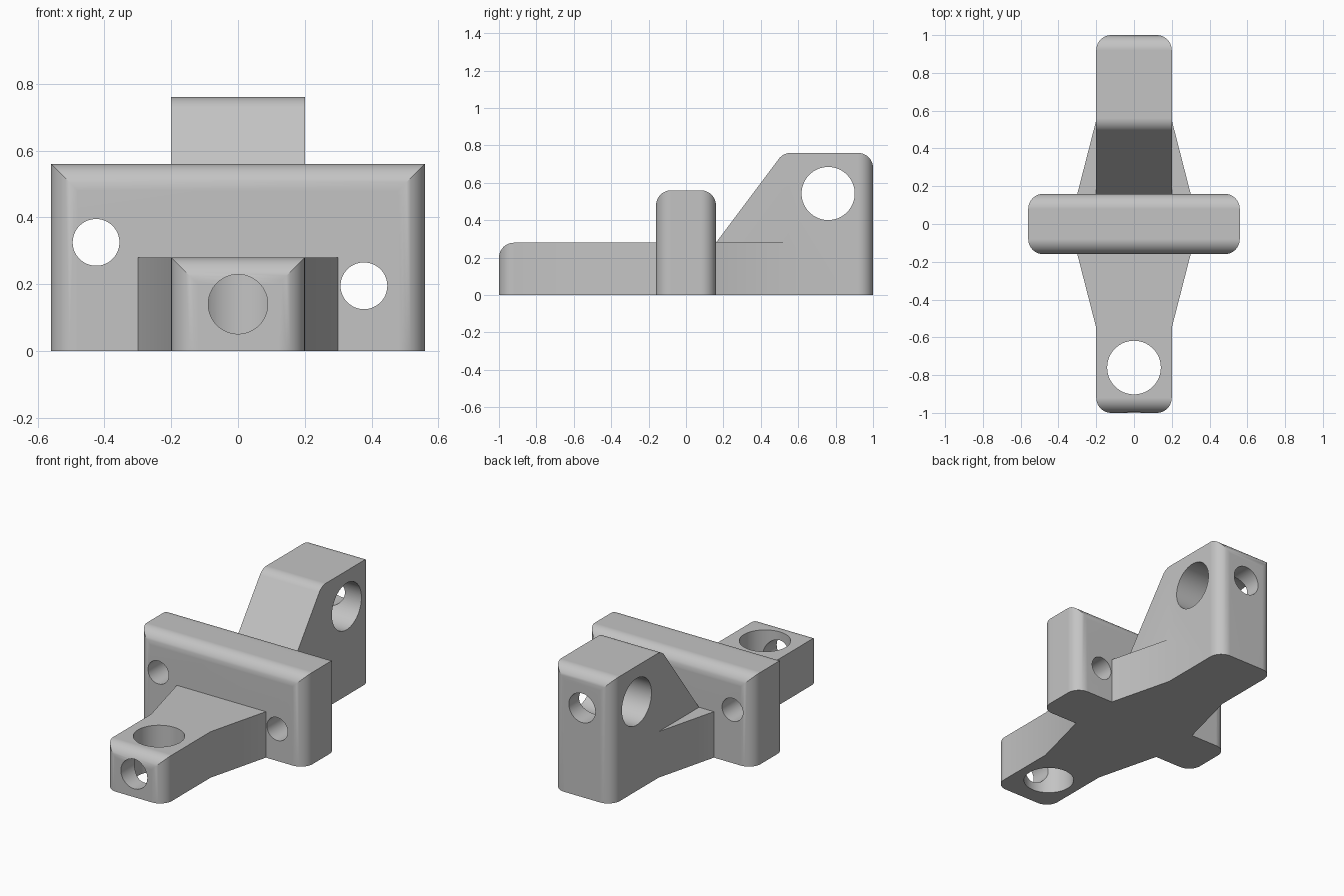
import bpy, bmesh, math
from mathutils import Vector

if "Cube" in bpy.data.objects:
    bpy.data.objects.remove(bpy.data.objects["Cube"])

R = 0.08  # common fillet radius


def rounded(points, steps=10):
    """Outline from (u, v, radius) corners, each filleted by its radius."""
    out = []
    for i, (u, v, r) in enumerate(points):
        p = Vector((u, v))
        if not r:
            out.append(p)
            continue
        a = (Vector(points[i - 1][:2]) - p).normalized()
        b = (Vector(points[(i + 1) % len(points)][:2]) - p).normalized()
        half = a.angle(b) / 2
        reach = r / math.tan(half)
        centre = p + (a + b).normalized() * (r / math.sin(half))
        start, end = p + a * reach, p + b * reach
        sweep = math.pi - 2 * half
        for k in range(steps + 1):
            t = k / steps
            s0 = math.sin((1 - t) * sweep) / math.sin(sweep)
            s1 = math.sin(t * sweep) / math.sin(sweep)
            q = centre + (start - centre) * s0 + (end - centre) * s1
            out.append(start if k == 0 else end if k == steps else q)
    return out


def circle(u, v, r, n=64):
    return [Vector((u + r * math.cos(math.tau * i / n),
                    v + r * math.sin(math.tau * i / n))) for i in range(n)]


def prism(name, outline, axis, lo, hi):
    """Extrude an outline along axis x, y or z."""
    k = "xyz".index(axis)
    bm = bmesh.new()
    rings = []
    for t in (lo, hi):
        ring = []
        for p in outline:
            co = [p[0], p[1]]
            co.insert(k, t)
            ring.append(bm.verts.new(co))
        rings.append(ring)
        bm.faces.new(ring)
    n = len(outline)
    for i in range(n):
        j = (i + 1) % n
        bm.faces.new((rings[0][i], rings[0][j], rings[1][j], rings[1][i]))
    bmesh.ops.recalc_face_normals(bm, faces=bm.faces)
    mesh = bpy.data.meshes.new(name)
    bm.to_mesh(mesh)
    bm.free()
    ob = bpy.data.objects.new(name, mesh)
    bpy.context.collection.objects.link(ob)
    return ob


def activate(ob):
    bpy.ops.object.select_all(action='DESELECT')
    ob.select_set(True)
    bpy.context.view_layer.objects.active = ob


def combine(ob, other, operation):
    """Apply a boolean and remove the operand."""
    activate(ob)
    mod = ob.modifiers.new("boolean", 'BOOLEAN')
    mod.operation = operation
    mod.solver = 'EXACT'
    mod.object = other
    bpy.ops.object.modifier_apply(modifier=mod.name)
    bpy.data.objects.remove(other)


def plan_box(hx, hy):
    return rounded([(-hx, -hy, R), (hx, -hy, R), (hx, hy, R), (-hx, hy, R)])


# Spine: low front arm and tall back arm, rounded in plan and in profile
body = prism("bracket_body", plan_box(0.2, 1), 'z', 0, 1)
profile = rounded([(-1, -0.1, 0), (1, -0.1, 0), (1, 0.76, R), (0.52, 0.76, R),
                   (0.16, 0.28, 0), (-1, 0.28, R)])
combine(body, prism("spine_profile", profile, 'x', -0.5, 0.5), 'INTERSECT')

# Tapered flares on both sides of the plate
flare = [(-0.2, -0.55), (0.2, -0.55), (0.3, -0.16), (0.3, 0.16),
         (0.2, 0.55), (-0.2, 0.55), (-0.3, 0.16), (-0.3, -0.16)]
combine(body, prism("flare", flare, 'z', 0, 0.28), 'UNION')

# Upright cross plate
plate = prism("cross_plate", plan_box(0.56, 0.16), 'z', 0, 1)
profile = rounded([(-0.16, -0.1, 0), (0.16, -0.1, 0),
                   (0.16, 0.56, R), (-0.16, 0.56, R)])
combine(plate, prism("plate_profile", profile, 'x', -0.7, 0.7), 'INTERSECT')
combine(body, plate, 'UNION')

# Holes: large pin holes, end holes that meet them, and plate holes
holes = [
    (0, -0.76, 0.142, 'z', -0.1, 0.5),
    (0.76, 0.543, 0.142, 'x', -0.5, 0.5),
    (0, 0.14, 0.089, 'y', -1.1, -0.76),
    (0, 0.543, 0.089, 'y', 0.76, 1.1),
    (-0.425, 0.325, 0.07, 'y', -0.5, 0.5),
    (0.377, 0.195, 0.07, 'y', -0.5, 0.5),
]
for u, v, r, axis, lo, hi in holes:
    combine(body, prism("hole_cutter", circle(u, v, r), axis, lo, hi), 'DIFFERENCE')

# Single grey finish
grey = bpy.data.materials.new("plain_grey")
grey.use_nodes = True
colour = (0.55, 0.55, 0.55, 1)
grey.diffuse_color = colour
grey.node_tree.nodes["Principled BSDF"].inputs["Base Color"].default_value = colour
body.data.materials.clear()
body.data.materials.append(grey)
for face in body.data.polygons:
    face.material_index = 0

# Smooth fillets and bores, crisp edges, flat planes
activate(body)
bpy.ops.object.shade_smooth_by_angle(angle=math.radians(30))
weighted = body.modifiers.new("weighted_normals", 'WEIGHTED_NORMAL')
weighted.keep_sharp = True
